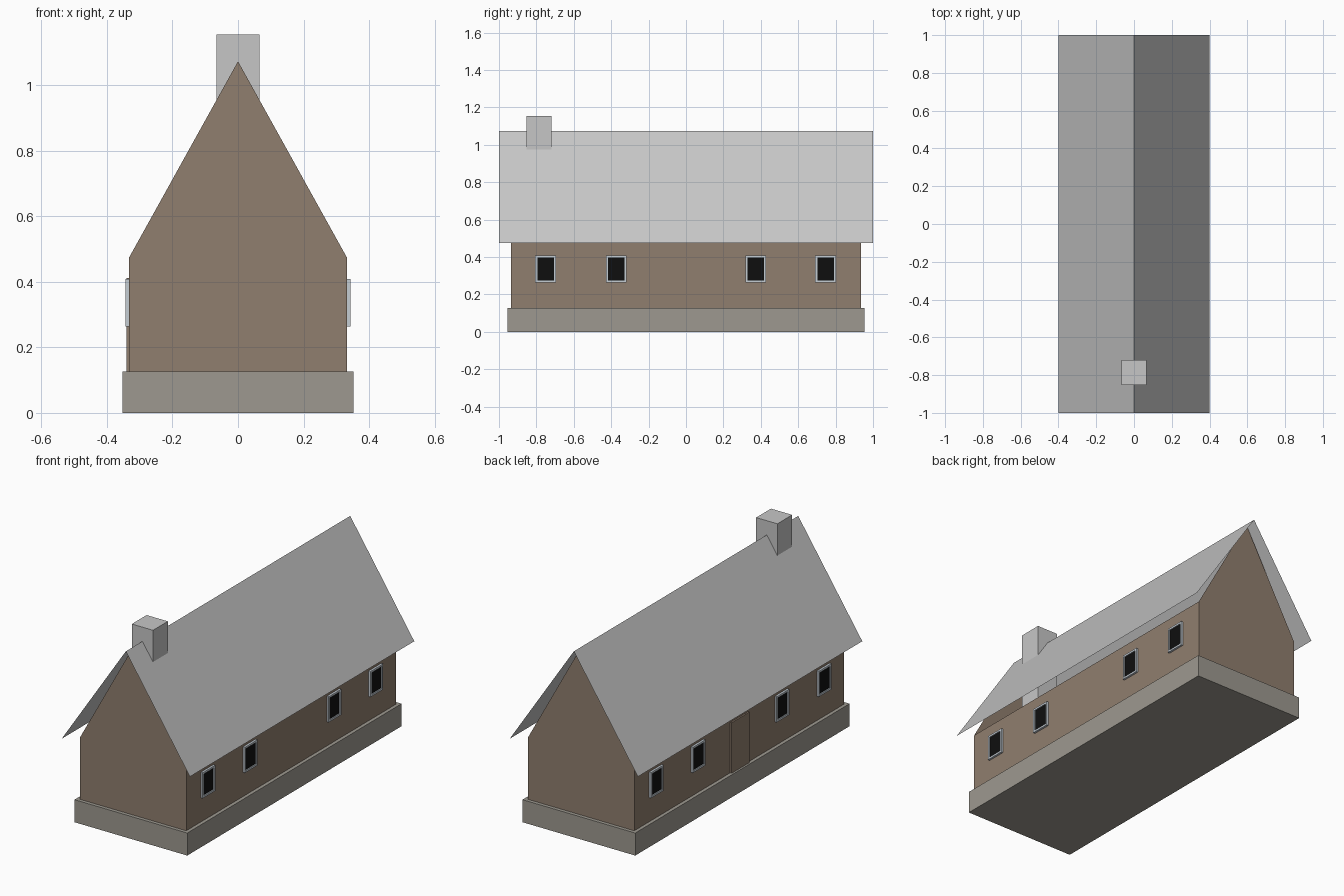
import bpy, bmesh

if "Cube" in bpy.data.objects:
    bpy.data.objects.remove(bpy.data.objects["Cube"])


def srgb(r, g, b):
    def lin(v):
        v /= 255
        return v / 12.92 if v <= 0.04045 else ((v + 0.055) / 1.055) ** 2.4
    return (lin(r), lin(g), lin(b), 1)


def material(name, rgb):
    m = bpy.data.materials.new(name)
    m.diffuse_color = srgb(*rgb)
    m.use_nodes = True
    m.node_tree.nodes["Principled BSDF"].inputs["Base Color"].default_value = m.diffuse_color
    return m


GREY = material("roof grey", (198, 198, 198))
BROWN = material("wall brown", (144, 126, 110))
STONE = material("base stone", (157, 153, 144))
FRAME = material("window frame pale", (197, 205, 212))
GLASS = material("window glass black", (15, 15, 15))


def mesh_object(name, verts, faces, mat):
    me = bpy.data.meshes.new(name)
    me.from_pydata(verts, [], faces)
    me.materials.append(mat)
    ob = bpy.data.objects.new(name, me)
    bpy.context.collection.objects.link(ob)
    return ob


def box(name, lo, hi, mat):
    (x0, y0, z0), (x1, y1, z1) = lo, hi
    verts = [(x, y, z) for z in (z0, z1)
             for x, y in ((x0, y0), (x1, y0), (x1, y1), (x0, y1))]
    faces = [(3, 2, 1, 0), (4, 5, 6, 7)]
    faces += [(i, (i + 1) % 4, 4 + (i + 1) % 4, 4 + i) for i in range(4)]
    return mesh_object(name, verts, faces, mat)


BASE_TOP, EAVE, RIDGE = 0.127, 0.475, 1.075
WALL_X, WALL_Y = 0.332, 0.935

# stone base
box("base", (-0.352, -0.955, 0), (0.352, 0.955, BASE_TOP), STONE)

# walls: open-topped shell with pointed gables
profile = [(-WALL_X, BASE_TOP), (WALL_X, BASE_TOP), (WALL_X, EAVE),
           (0, RIDGE - 0.002), (-WALL_X, EAVE)]
verts = [(x, y, z) for y in (-WALL_Y, WALL_Y) for x, z in profile]
mesh_object("walls", verts,
            [(0, 1, 2, 3, 4), (9, 8, 7, 6, 5), (1, 6, 7, 2), (5, 0, 4, 9)], BROWN)

# roof: two thin sheets meeting at the ridge
verts = [(x, y, z) for y in (-1, 1)
         for x, z in ((-0.4, EAVE), (0, RIDGE), (0.4, EAVE))]
mesh_object("roof", verts, [(0, 1, 4, 3), (1, 2, 5, 4)], GREY)

# chimney runs down inside the house
box("chimney", (-0.066, -0.852, BASE_TOP), (0.066, -0.72, 1.155), GREY)

# door on the left side
box("door", (-0.341, -0.08, BASE_TOP), (-WALL_X + 0.002, 0.08, 0.412), BROWN)


# window: four frame bars around a recessed pane
def window(side, y):
    def slab(name, y0, y1, z0, z1, depth, mat):
        xs = sorted((side * (WALL_X - 0.002), side * depth))
        box(name, (xs[0], y + y0, z0), (xs[1], y + y1, z1), mat)
    w, b, z0, z1, out = 0.056, 0.011, 0.263, 0.408, 0.344
    slab("window_sill", -w, w, z0, z0 + b, out, FRAME)
    slab("window_head", -w, w, z1 - b, z1, out, FRAME)
    slab("window_jamb", -w, -w + b, z0 + b, z1 - b, out, FRAME)
    slab("window_jamb", w - b, w, z0 + b, z1 - b, out, FRAME)
    slab("window_pane", -w + b, w - b, z0 + b, z1 - b, 0.338, GLASS)


for side in (-1, 1):
    for y in (-0.75, -0.373, 0.373, 0.747):
        window(side, y)
